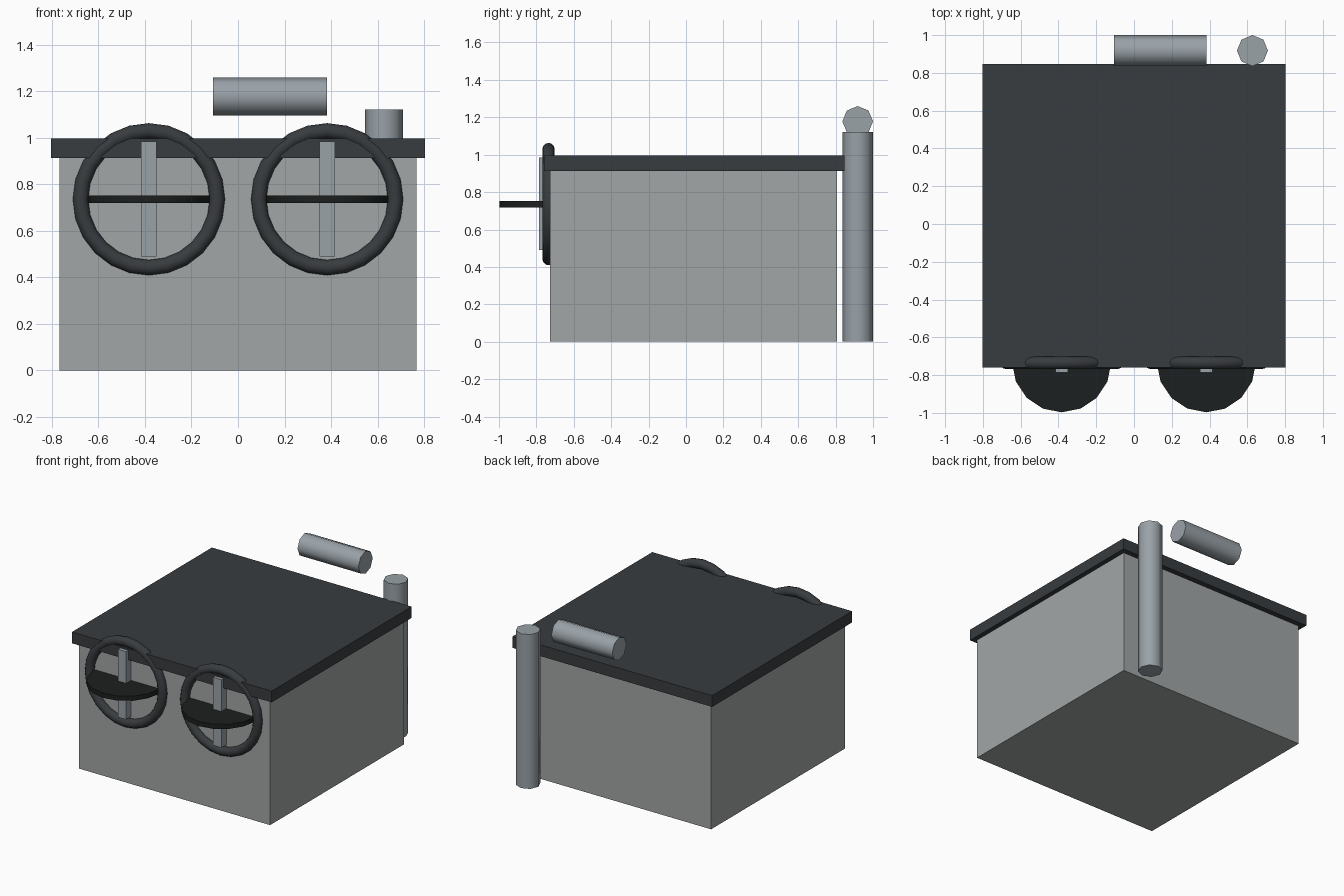
import bpy
from math import pi

if "Cube" in bpy.data.objects:
    bpy.data.objects.remove(bpy.data.objects["Cube"])


def material(name, rgb):
    m = bpy.data.materials.new(name)
    m.diffuse_color = (*rgb, 1)
    m.use_nodes = True
    m.node_tree.nodes["Principled BSDF"].inputs["Base Color"].default_value = m.diffuse_color
    return m


WALL = material("wall_grey", (0.36, 0.38, 0.38))
DARK = material("dark_grey", (0.04, 0.045, 0.05))
BLACK = material("near_black", (0.012, 0.014, 0.014))
STEEL = material("steel", (0.32, 0.36, 0.39))


def finish(name, mat, smooth=False):
    o = bpy.context.object
    o.name = name
    bpy.ops.object.transform_apply(location=False, rotation=True, scale=True)
    o.data.materials.append(mat)
    if smooth:
        bpy.ops.object.shade_smooth_by_angle(angle=pi / 3)
    return o


def box(name, lo, hi, mat):
    bpy.ops.mesh.primitive_cube_add(size=1, location=[(a + b) / 2 for a, b in zip(lo, hi)])
    bpy.context.object.scale = [b - a for a, b in zip(lo, hi)]
    return finish(name, mat)


def cylinder(name, sides, radius, length, loc, mat, rot=(0, 0, 0)):
    bpy.ops.mesh.primitive_cylinder_add(vertices=sides, radius=radius, depth=length,
                                        location=loc, rotation=rot)
    return finish(name, mat, smooth=True)


# main body and overhanging lid
box("body", (-0.768, -0.728, 0), (0.768, 0.808, 0.92), WALL)
box("top_slab", (-0.803, -0.76, 0.914), (0.803, 0.847, 0.996), DARK)

# two front wheels: ring, upright bar and flat disc
for side, x in (("left", -0.383), ("right", 0.383)):
    bpy.ops.mesh.primitive_torus_add(major_segments=24, minor_segments=12,
                                     major_radius=0.294, minor_radius=0.033,
                                     location=(x, -0.735, 0.736), rotation=(pi / 2, 0, 0))
    finish(side + "_ring", DARK, smooth=True)
    box(side + "_upright_bar", (x - 0.033, -0.785, 0.49), (x + 0.033, -0.685, 0.984), STEEL)
    cylinder(side + "_disc", 16, 0.262, 0.034, (x, -0.735, 0.736), BLACK)

# rear pipes: standing one and the crosswise one
cylinder("standing_pipe", 8, 0.082, 1.122, (0.627, 0.918, 0.561), STEEL)
cylinder("cross_pipe", 8, 0.082, 0.49, (0.138, 0.918, 1.178), STEEL, (0, pi / 2, 0))
